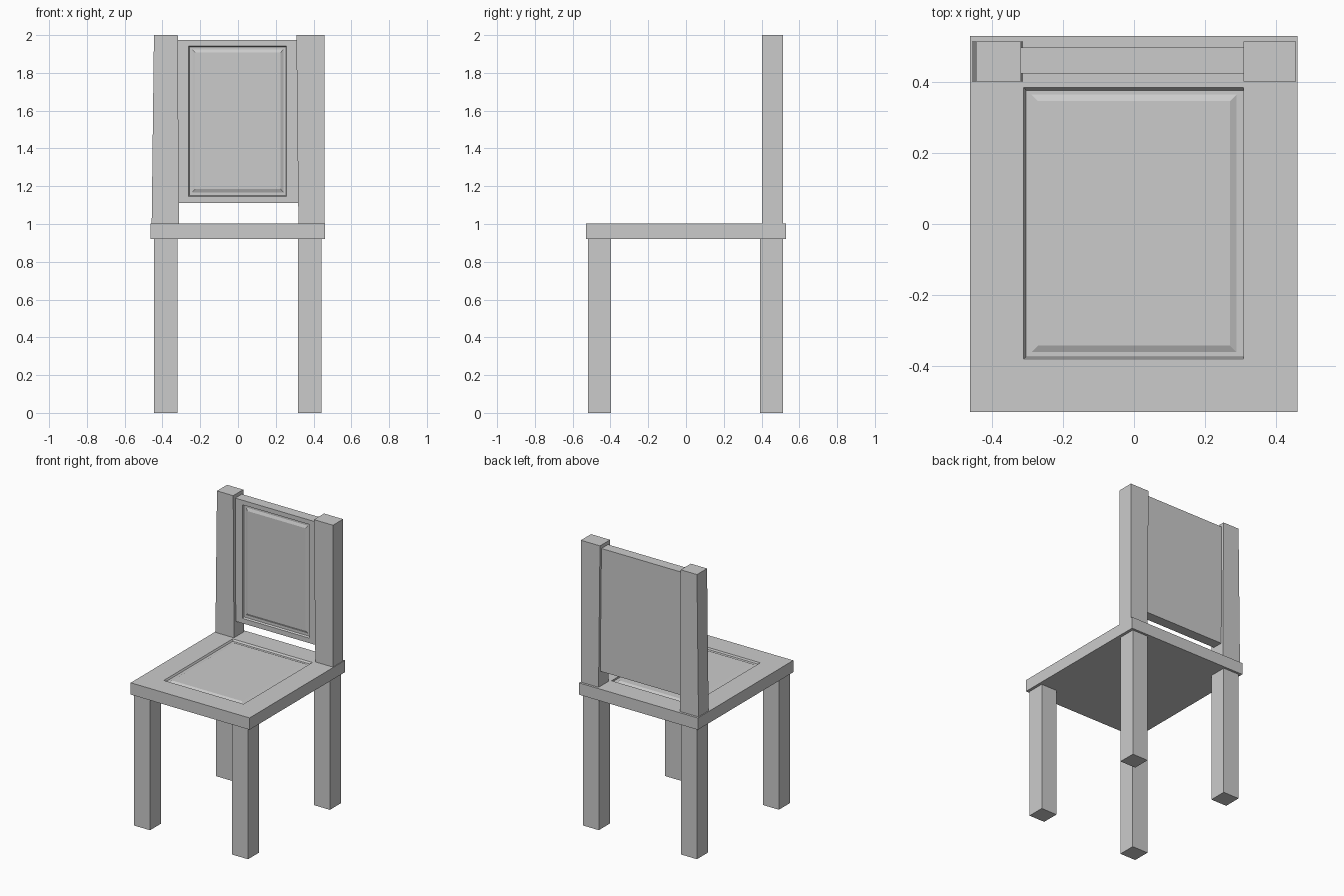
import bpy, bmesh
from mathutils import Vector

if "Cube" in bpy.data.objects:
    bpy.data.objects.remove(bpy.data.objects["Cube"])


def make_box(name, lo, hi, top_x=None):
    """Box from corner to corner; top_x optionally changes the x range at the top."""
    bm = bmesh.new()
    bmesh.ops.create_cube(bm, size=2)
    for v in bm.verts:
        xr = top_x if top_x and v.co.z > 0 else (lo[0], hi[0])
        v.co = Vector((xr[v.co.x > 0],
                       (lo[1], hi[1])[v.co.y > 0],
                       (lo[2], hi[2])[v.co.z > 0]))
    return name, bm


def carve_panel(bm, normal, rings):
    """Raised-field panel: nested rectangles (a0, a1, b0, b1, depth) on one face."""
    bm.normal_update()
    n = Vector(normal)
    face = max(bm.faces, key=lambda f: f.normal.dot(n))
    k = max(range(3), key=lambda i: abs(n[i]))
    a, b = [i for i in range(3) if i != k]
    surface = face.verts[0].co[k]
    for a0, a1, b0, b1, depth in rings:
        bmesh.ops.inset_region(bm, faces=[face], thickness=0.002)
        c = face.calc_center_median()
        for v in face.verts:
            sa, sb = v.co[a] > c[a], v.co[b] > c[b]
            v.co[a] = (a0, a1)[sa]
            v.co[b] = (b0, b1)[sb]
            v.co[k] = surface - n[k] * depth


def finish(name, bm):
    bm.normal_update()
    mesh = bpy.data.meshes.new(name)
    bm.to_mesh(mesh)
    bm.free()
    obj = bpy.data.objects.new(name, mesh)
    bpy.context.collection.objects.link(obj)
    return obj


# Seat with a raised panel on top
name, bm = make_box("seat", (-0.463, -0.53, 0.92), (0.461, 0.53, 1.003))
carve_panel(bm, (0, 0, 1), [
    (-0.311, 0.309, -0.380, 0.385, 0),
    (-0.304, 0.309, -0.375, 0.377, 0.012),
    (-0.289, 0.289, -0.361, 0.365, 0.012),
    (-0.271, 0.271, -0.343, 0.347, 0.004),
])
finish(name, bm)

# Four legs
for side, x0, x1 in (("left", -0.445, -0.321), ("right", 0.318, 0.441)):
    for end, y0, y1 in (("front", -0.518, -0.396), ("back", 0.391, 0.514)):
        finish(*make_box(f"{end}_leg_{side}", (x0, y0, 0), (x1, y1, 0.921)))

# Back posts, slightly out of true
finish(*make_box("back_post_left", (-0.457, 0.402, 1.0), (-0.313, 0.514, 2.0),
                 top_x=(-0.445, -0.319)))
finish(*make_box("back_post_right", (0.32, 0.402, 1.0), (0.457, 0.514, 2.0),
                 top_x=(0.309, 0.457)))

# Backrest with a raised panel facing forward
name, bm = make_box("backrest", (-0.318, 0.424, 1.11), (0.318, 0.497, 1.975))
carve_panel(bm, (0, -1, 0), [
    (-0.262, 0.258, 1.145, 1.943, 0),
    (-0.257, 0.253, 1.151, 1.937, 0.012),
    (-0.242, 0.240, 1.168, 1.925, 0.012),
    (-0.227, 0.225, 1.186, 1.907, 0.004),
])
finish(name, bm)
